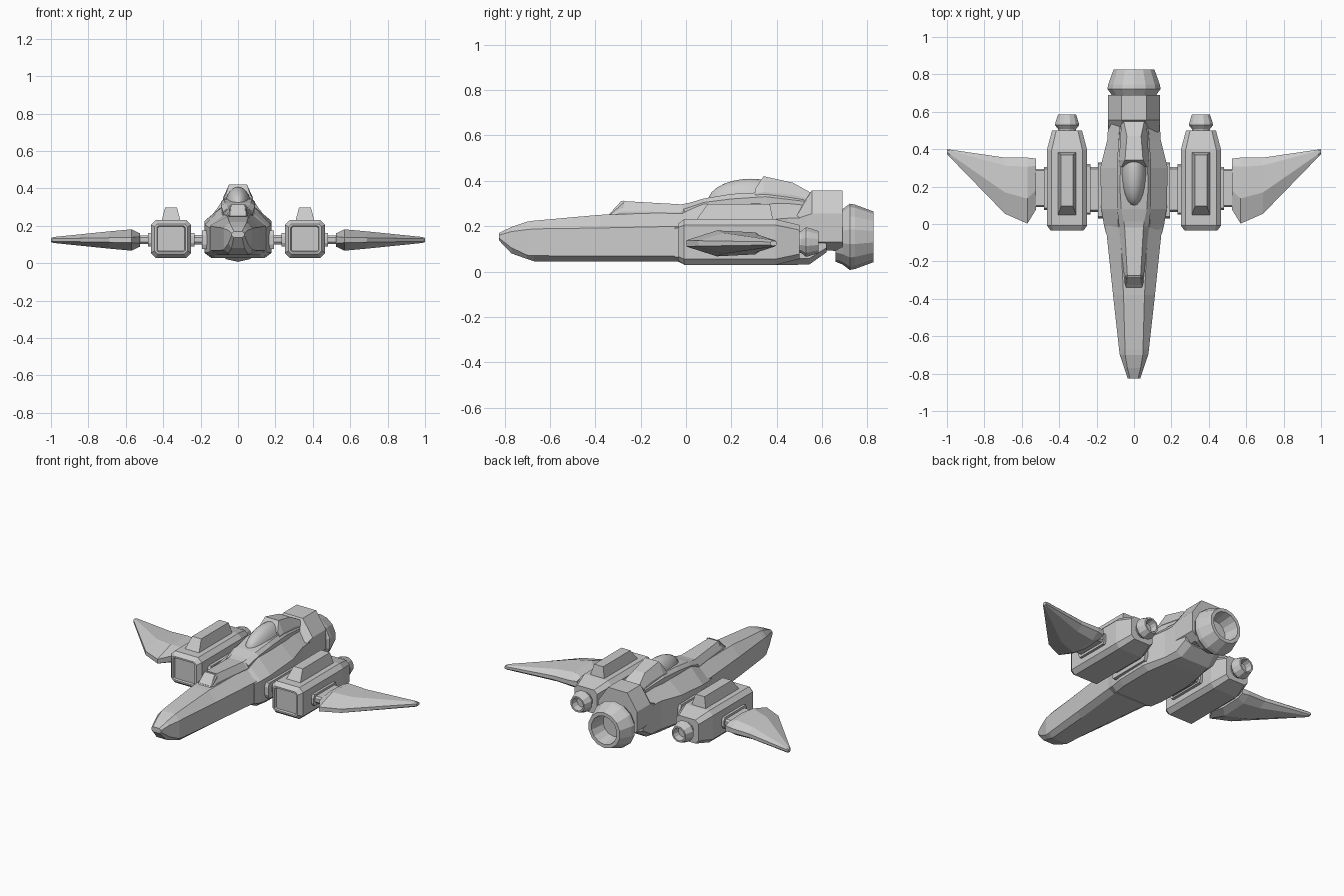
import bpy, bmesh, math
from mathutils import Vector


def loft(name, rings, cap=True):
    """Skin equal-length vertex rings into a flat-shaded solid."""
    bm = bmesh.new()
    loops = [[bm.verts.new(p) for p in r] for r in rings]
    n = len(loops[0])
    for a, b in zip(loops, loops[1:]):
        for i in range(n):
            j = (i + 1) % n
            bm.faces.new((a[i], a[j], b[j], b[i]))
    if cap:
        bm.faces.new(loops[0])
        bm.faces.new(loops[-1])
    bmesh.ops.recalc_face_normals(bm, faces=bm.faces)
    me = bpy.data.meshes.new(name)
    bm.to_mesh(me)
    bm.free()
    ob = bpy.data.objects.new(name, me)
    bpy.context.collection.objects.link(ob)
    return ob


def hull(name, secs, cx=0.0):
    """Sections (y, bottom half width, bottom z, side half width, low z, high z, top half width, top z)."""
    rings = []
    for y, wb, zb, wm, z1, z2, wt, zt in secs:
        half = [(wb, zb), (wm, z1), (wm, z2), (wt, zt)]
        pts = half + [(-x, z) for x, z in reversed(half)]
        rings.append([(cx + x, y, z) for x, z in pts])
    return loft(name, rings)


def pod(name, secs, cx, cz):
    """Chamfered box along y from (y, half width, half height, chamfer)."""
    return hull(name, [(y, w - c, cz - h, w, cz - h + c, cz + h - c, w - c, cz + h)
                       for y, w, h, c in secs], cx)


def nozzle(name, prof, cx, cz, n=12):
    """Hollow faceted nozzle from (radius, y)."""
    ang = [math.tau * (i + 0.5) / n for i in range(n)]
    return loft(name, [[(cx + r * math.cos(a), y, cz + r * math.sin(a)) for a in ang]
                       for r, y in prof])


# long faceted nose
hull("nose", [
    (-.825, .022, .138, .034, .148, .160, .022, .170),
    (-.770, .035, .080, .052, .105, .176, .035, .196),
    (-.700, .050, .055, .076, .072, .185, .047, .220),
    (-.670, .053, .045, .080, .070, .188, .048, .224),
    (-.380, .075, .045, .112, .068, .192, .056, .250),
    (.000, .115, .045, .152, .068, .200, .075, .262)])

# armoured middle body
hull("main_body", [
    (-.050, .115, .050, .150, .065, .190, .080, .235),
    (.000, .130, .028, .162, .056, .195, .085, .265),
    (.080, .143, .028, .175, .056, .205, .088, .300),
    (.300, .143, .028, .180, .056, .225, .088, .302),
    (.450, .120, .028, .143, .056, .235, .082, .300),
    (.545, .100, .032, .137, .058, .235, .075, .290),
    (.620, .085, .085, .130, .105, .235, .070, .280)])

# raised spine in front of the cockpit
hull("nose_spine", [
    (-.345, .048, .200, .048, .215, .236, .043, .246),
    (-.285, .052, .200, .052, .215, .265, .035, .311),
    (-.020, .080, .210, .080, .230, .262, .050, .296),
    (.110, .092, .230, .090, .260, .295, .066, .322)])
# scoop lip at the front of the spine
hull("scoop_lip", [
    (-.335, .046, .225, .046, .235, .250, .044, .258),
    (-.275, .047, .270, .047, .285, .304, .038, .314)])

# collar around the canopy
hull("cockpit_collar", [
    (-.010, .080, .240, .080, .260, .275, .050, .296),
    (.080, .090, .250, .090, .280, .305, .068, .322),
    (.200, .092, .250, .092, .290, .320, .076, .342),
    (.350, .090, .250, .090, .290, .330, .070, .350),
    (.520, .075, .250, .075, .280, .310, .062, .325)])

# smooth canopy bubble
bpy.ops.mesh.primitive_uv_sphere_add(segments=24, ring_count=14, radius=1, location=(0, .285, .305))
canopy = bpy.context.object
canopy.name = "canopy"
canopy.scale = (.070, .190, .104)
bpy.ops.object.shade_smooth()

# cowl behind the canopy
hull("canopy_cowl", [
    (.305, .078, .300, .080, .320, .345, .066, .365),
    (.342, .078, .300, .080, .320, .350, .048, .420),
    (.470, .070, .300, .072, .315, .338, .038, .392),
    (.555, .066, .300, .068, .310, .315, .056, .345)])

# engine block and main nozzle
hull("engine_block", [
    (.480, .090, .100, .137, .130, .230, .068, .245),
    (.555, .090, .095, .138, .130, .255, .068, .358),
    (.690, .090, .090, .138, .130, .255, .068, .358)])
nozzle("main_nozzle", [(.110, .66), (.122, .69), (.146, .722), (.142, .745),
                       (.112, .826), (.090, .826), (.075, .73)], 0, .153, 14)

for s, side in ((1, "right"), (-1, "left")):
    cx = s * .358
    # side pod with recessed front panel
    pod(side + "_pod", [
        (-.022, .072, .066, .008), (-.035, .076, .070, .008), (-.035, .088, .080, .016),
        (-.008, .108, .101, .026), (.395, .108, .101, .026), (.500, .080, .075, .022)], cx, .13)
    # block on top of the pod, with a raised foot
    for part, ys, ws, zs in (
            ("_pod_block", (.040, .095, .345, .385), (.052, .032), (.220, .297)),):
        loft(side + part, [
            [(cx - ws[0], ys[0], zs[0]), (cx + ws[0], ys[0], zs[0]),
             (cx + ws[0], ys[3], zs[0]), (cx - ws[0], ys[3], zs[0])],
            [(cx - ws[1], ys[1], zs[1]), (cx + ws[1], ys[1], zs[1]),
             (cx + ws[1], ys[2] + .025, zs[1]), (cx - ws[1], ys[2] + .025, zs[1])]])
    nozzle(side + "_pod_nozzle", [(.046, .49), (.050, .508), (.067, .528), (.065, .540),
                                  (.050, .585), (.040, .585), (.034, .54)], cx, .13)

    # pylons joining body, pod and wing: x range, y range, half height
    for part, x0, x1, y0, y1, h in (
            ("inner_pylon", .15, .27, .065, .305, .026),
            ("body_mount", .15, .193, .030, .330, .050),
            ("pod_inner_mount", .232, .27, .050, .320, .036),
            ("pod_outer_mount", .45, .482, .075, .305, .036),
            ("outer_pylon", .45, .55, .090, .295, .022)):
        ring = [(y0, -h / 2), (y0 + .01, -h), (y1 - .01, -h), (y1, -h / 2),
                (y1, h / 2), (y1 - .01, h), (y0 + .01, h), (y0, h / 2)]
        loft(side + "_" + part, [[(s * x, y, .125 + z) for y, z in ring] for x in (x0, x1)])

    # swept wing: x, leading y, trailing y, half thickness, edge half thickness
    rings = []
    for x, le, te, h, e in ((.525, .075, .350, .036, .018), (.570, .002, .355, .057, .014),
                            (.690, .055, .355, .046, .012), (.985, .358, .398, .016, .007),
                            (1.0, .372, .400, .011, .006)):
        a, b = le + .38 * (te - le), te - .14 * (te - le)
        rings.append([(s * x, y, .124 + z) for y, z in (
            (le, -e), (a, -h), (b, -h * .85), (te, -e), (te, e), (b, h * .85), (a, h), (le, e))])
    loft(side + "_wing", rings)
